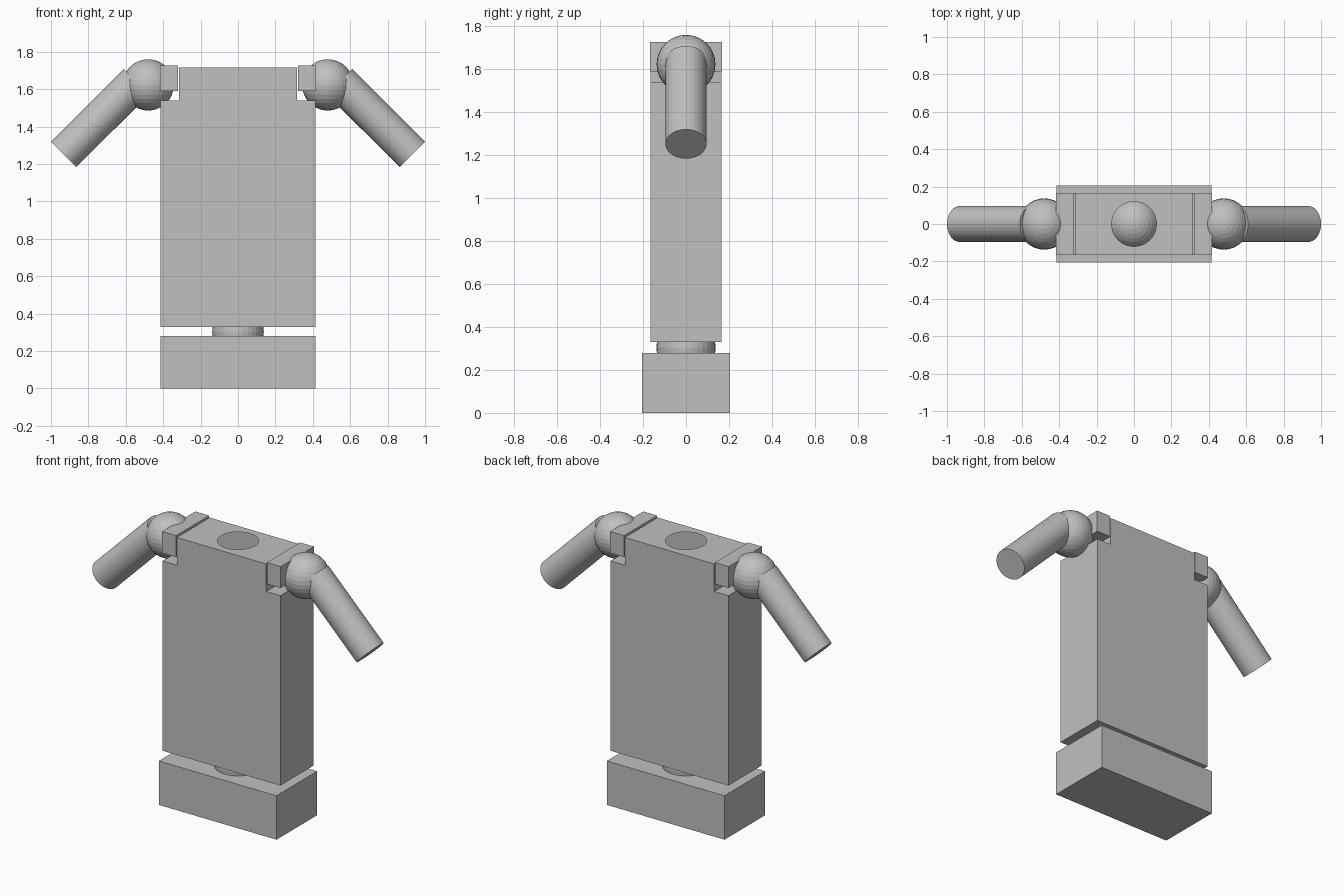
import bpy, bmesh, math
from mathutils import Vector

if "Cube" in bpy.data.objects:
    bpy.data.objects.remove(bpy.data.objects["Cube"])

grey = bpy.data.materials.new("plain_grey")
grey.diffuse_color = (0.53, 0.53, 0.53, 1)
grey.use_nodes = True
grey.node_tree.nodes["Principled BSDF"].inputs["Base Color"].default_value = grey.diffuse_color


def finish(name, bm):
    me = bpy.data.meshes.new(name)
    bm.to_mesh(me)
    bm.free()
    me.materials.append(grey)
    ob = bpy.data.objects.new(name, me)
    bpy.context.collection.objects.link(ob)
    return ob


def box(name, x0, x1, y, z0, z1):
    bm = bmesh.new()
    bmesh.ops.create_cube(bm, size=1)
    bmesh.ops.scale(bm, vec=(x1 - x0, 2 * y, z1 - z0), verts=bm.verts)
    bmesh.ops.translate(bm, vec=((x0 + x1) / 2, 0, (z0 + z1) / 2), verts=bm.verts)
    return finish(name, bm)


def ball(name, centre, r):
    bm = bmesh.new()
    bmesh.ops.create_uvsphere(bm, u_segments=32, v_segments=16, radius=r)
    bmesh.ops.translate(bm, vec=centre, verts=bm.verts)
    return finish(name, bm)


def rod(name, a, b, r):
    a, b = Vector(a), Vector(b)
    bm = bmesh.new()
    bmesh.ops.create_cone(bm, cap_ends=True, segments=32, radius1=r, radius2=r,
                          depth=(b - a).length)
    bmesh.ops.rotate(bm, verts=bm.verts,
                     matrix=Vector((0, 0, 1)).rotation_difference(b - a).to_matrix())
    bmesh.ops.translate(bm, vec=(a + b) / 2, verts=bm.verts)
    return finish(name, bm)


# hips and waist joint
box("hips", -0.415, 0.415, 0.205, 0, 0.28)
ball("waist_joint", (0, 0, 0.305), 0.138)

# torso: hollow shell with notched shoulders and a round neck opening
Y, TOP = 0.166, 1.716
half = [(0.415, 0.33), (0.415, 1.54), (0.315, 1.54), (0.315, TOP)]
profile = half + [(-x, z) for x, z in reversed(half)]
bm = bmesh.new()
front = [bm.verts.new((x, -Y, z)) for x, z in profile]
back = [bm.verts.new((x, Y, z)) for x, z in profile]
bm.faces.new(front)
bm.faces.new(back[::-1])
for i in range(len(profile)):
    j = (i + 1) % len(profile)
    if i != 3:                      # the top is filled around the opening
        bm.faces.new((front[i], back[i], back[j], front[j]))
rim = [bm.verts.new((0.12 * math.cos(math.tau * k / 32),
                     0.12 * math.sin(math.tau * k / 32), TOP)) for k in range(32)]
for k in range(32):
    bm.edges.new((rim[k], rim[(k + 1) % 32]))
top_edges = [e for e in bm.edges if all(abs(v.co.z - TOP) < 1e-4 for v in e.verts)]
# the two long top edges already belong to the front and back faces
bmesh.ops.triangle_fill(bm, use_beauty=True, use_dissolve=False,
                        edges=top_edges, normal=(0, 0, 1))
bmesh.ops.recalc_face_normals(bm, faces=bm.faces)
finish("torso", bm)

# shoulders and arms
for side, s in (("left", -1), ("right", 1)):
    x0, x1 = sorted((s * 0.32, s * 0.418))
    box(side + "_shoulder_block", x0, x1, 0.167, 1.59, 1.727)
    ball(side + "_shoulder_joint", (s * 0.48, 0, 1.623), 0.137)
    rod(side + "_arm", (s * 0.543, 0, 1.64), (s * 0.932, 0, 1.252), 0.096)
